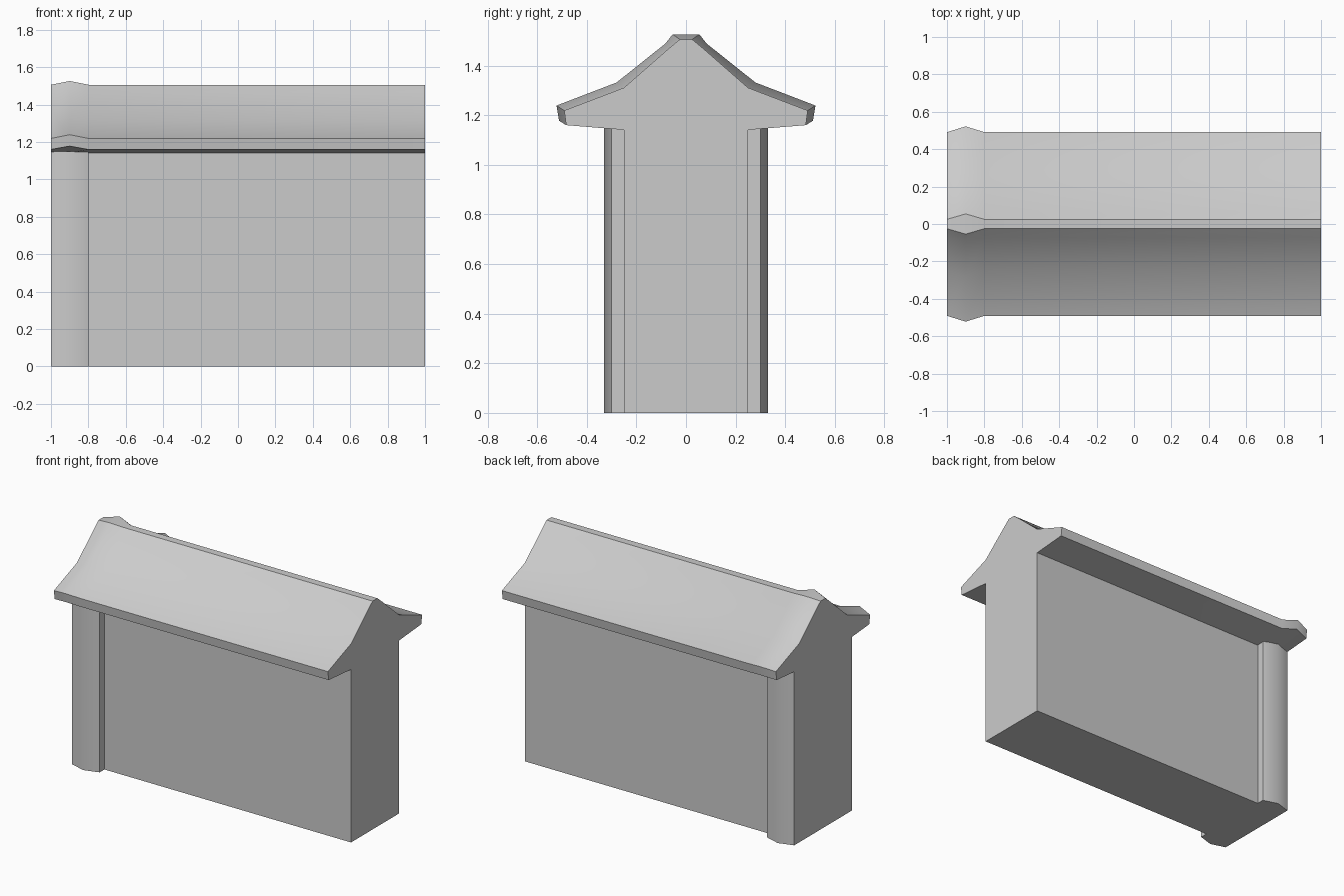
import bpy, bmesh
from math import radians

if "Cube" in bpy.data.objects:
    bpy.data.objects.remove(bpy.data.objects["Cube"])


def finish(bm, name):
    """Turn a bmesh into a named object, smooth but with crisp edges."""
    bmesh.ops.recalc_face_normals(bm, faces=bm.faces)
    mesh = bpy.data.meshes.new(name)
    bm.to_mesh(mesh)
    bm.free()
    obj = bpy.data.objects.new(name, mesh)
    bpy.context.collection.objects.link(obj)
    bpy.ops.object.select_all(action='DESELECT')
    obj.select_set(True)
    bpy.context.view_layer.objects.active = obj
    bpy.ops.object.shade_smooth_by_angle(angle=radians(36))
    return obj


def mirrored(points, axis):
    """Append the mirror image of a half outline, in reverse order."""
    flip = lambda p: tuple(-v if i == axis else v for i, v in enumerate(p))
    return points + [flip(p) for p in reversed(points)]


# Wall with its thicker end pillar: plan outline (x, y) pulled up into the roof
plan = mirrored([(1, 0.25), (-0.8, 0.25), (-0.8, 0.30), (-0.9, 0.33), (-1, 0.30)], 1)
WALL_TOP = 1.15
bm = bmesh.new()
low = [bm.verts.new((x, y, 0)) for x, y in plan]
high = [bm.verts.new((x, y, WALL_TOP)) for x, y in plan]
bm.faces.new(low)
for i in range(len(plan)):
    j = (i + 1) % len(plan)
    bm.faces.new((low[i], low[j], high[j], high[i]))
finish(bm, "wall")

# Roof: half cross-sections (y, z) from the wall to the ridge, plain and swollen
plain = mirrored([(0.25, 1.141), (0.483, 1.16), (0.491, 1.219),
                  (0.25, 1.311), (0.073, 1.466), (0.025, 1.506)], 0)
swollen = mirrored([(0.25, 1.141), (0.512, 1.178), (0.522, 1.239),
                    (0.28, 1.332), (0.083, 1.489), (0.054, 1.526)], 0)
stations = [(1, plain), (-0.8, plain), (-0.9, swollen), (-1, plain)]
bm = bmesh.new()
rows = [[bm.verts.new((x, y, z)) for y, z in profile] for x, profile in stations]
for a, b in zip(rows, rows[1:]):
    for i in range(len(a) - 1):
        bm.faces.new((a[i], a[i + 1], b[i + 1], b[i]))
bm.faces.new(rows[0])
bm.faces.new(rows[-1])
finish(bm, "tiled_roof")
